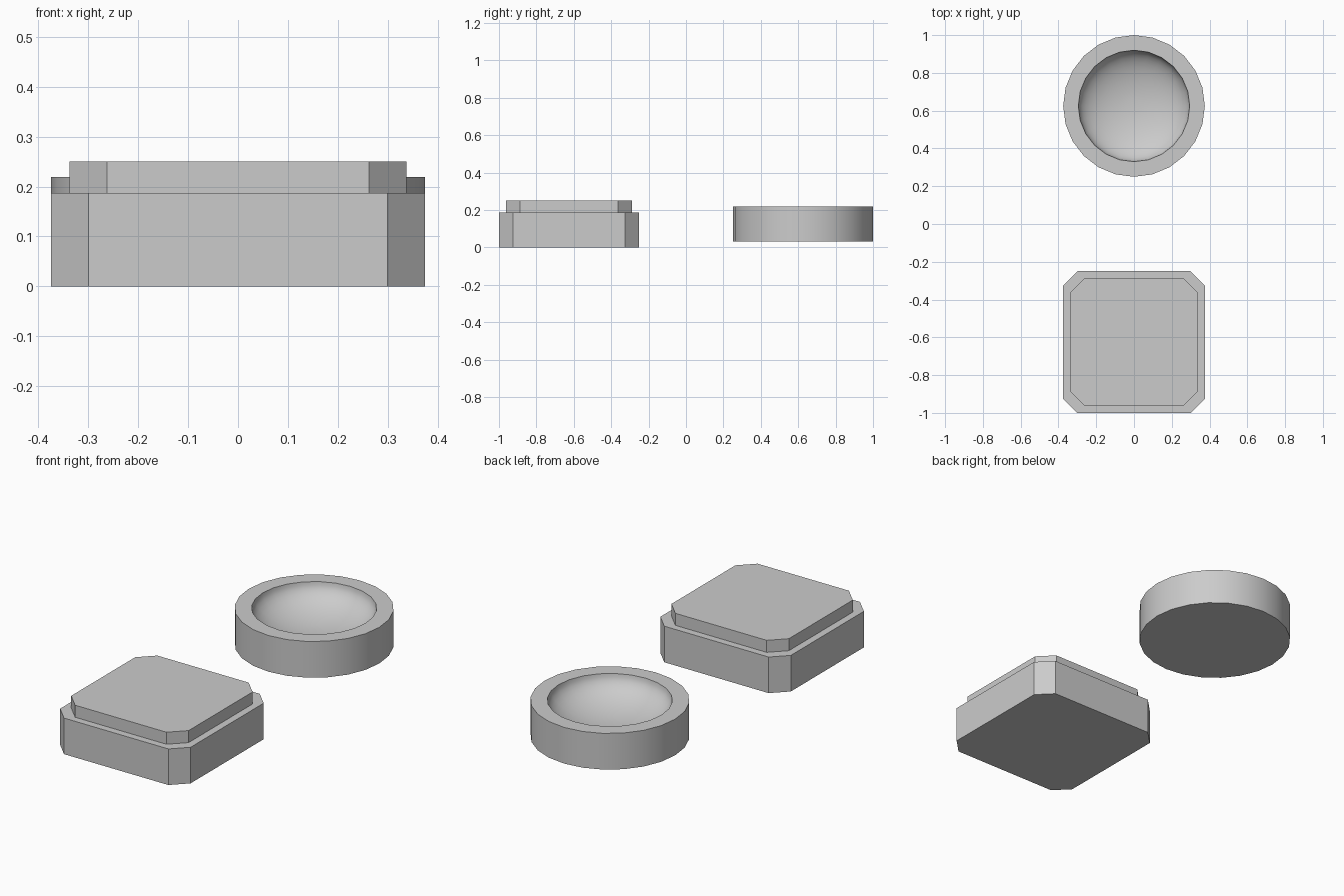
import bpy, bmesh
from math import sin, cos, pi, radians

if "Cube" in bpy.data.objects:
    bpy.data.objects.remove(bpy.data.objects["Cube"])

def mesh_object(name, bm):
    bmesh.ops.recalc_face_normals(bm, faces=bm.faces)
    me = bpy.data.meshes.new(name)
    bm.to_mesh(me)
    bm.free()
    ob = bpy.data.objects.new(name, me)
    bpy.context.collection.objects.link(ob)
    return ob

def chamfered_slab(name, half, cut, cy, z0, z1):
    """Square slab with chamfered vertical corners."""
    a, b = half, half - cut
    pts = [(a, -b), (a, b), (b, a), (-b, a), (-a, b), (-a, -b), (-b, -a), (b, -a)]
    bm = bmesh.new()
    face = bm.faces.new([bm.verts.new((x, y + cy, z0)) for x, y in pts])
    top = bmesh.ops.extrude_face_region(bm, geom=[face], use_keep_orig=True)["geom"]
    bmesh.ops.translate(bm, vec=(0, 0, z1 - z0),
                        verts=[v for v in top if isinstance(v, bmesh.types.BMVert)])
    return mesh_object(name, bm)

def lathe(name, profile, cy, sides):
    """Revolve a (radius, z) profile around a vertical axis; ends are closed."""
    bm = bmesh.new()
    rings = [[bm.verts.new((r * sin(2 * pi * i / sides), cy + r * cos(2 * pi * i / sides), z))
              for i in range(sides)] for r, z in profile]
    for low, high in zip(rings, rings[1:]):
        for i in range(sides):
            j = (i + 1) % sides
            bm.faces.new((low[i], low[j], high[j], high[i]))
    bm.faces.new(rings[0])
    bm.faces.new(rings[-1])
    return mesh_object(name, bm)

# Square block: wide base with a smaller raised top
chamfered_slab("block_base", 0.375, 0.075, -0.625, 0, 0.1875)
chamfered_slab("block_top", 0.3375, 0.075, -0.625, 0.1875, 0.25)

# Round dish with a rounded hollow
RIM, DEPTH, STEPS = 0.295, 0.13, 12
top_z = 0.219
profile = [(0.375, 0.031), (0.375, top_z)]
for k in range(STEPS):
    t = k / STEPS * pi / 2
    profile.append((RIM * cos(t), top_z - DEPTH * sin(t)))
dish = lathe("round_dish", profile, 0.625, 24)

bpy.context.view_layer.objects.active = dish
dish.select_set(True)
bpy.ops.object.shade_smooth_by_angle(angle=radians(30))
